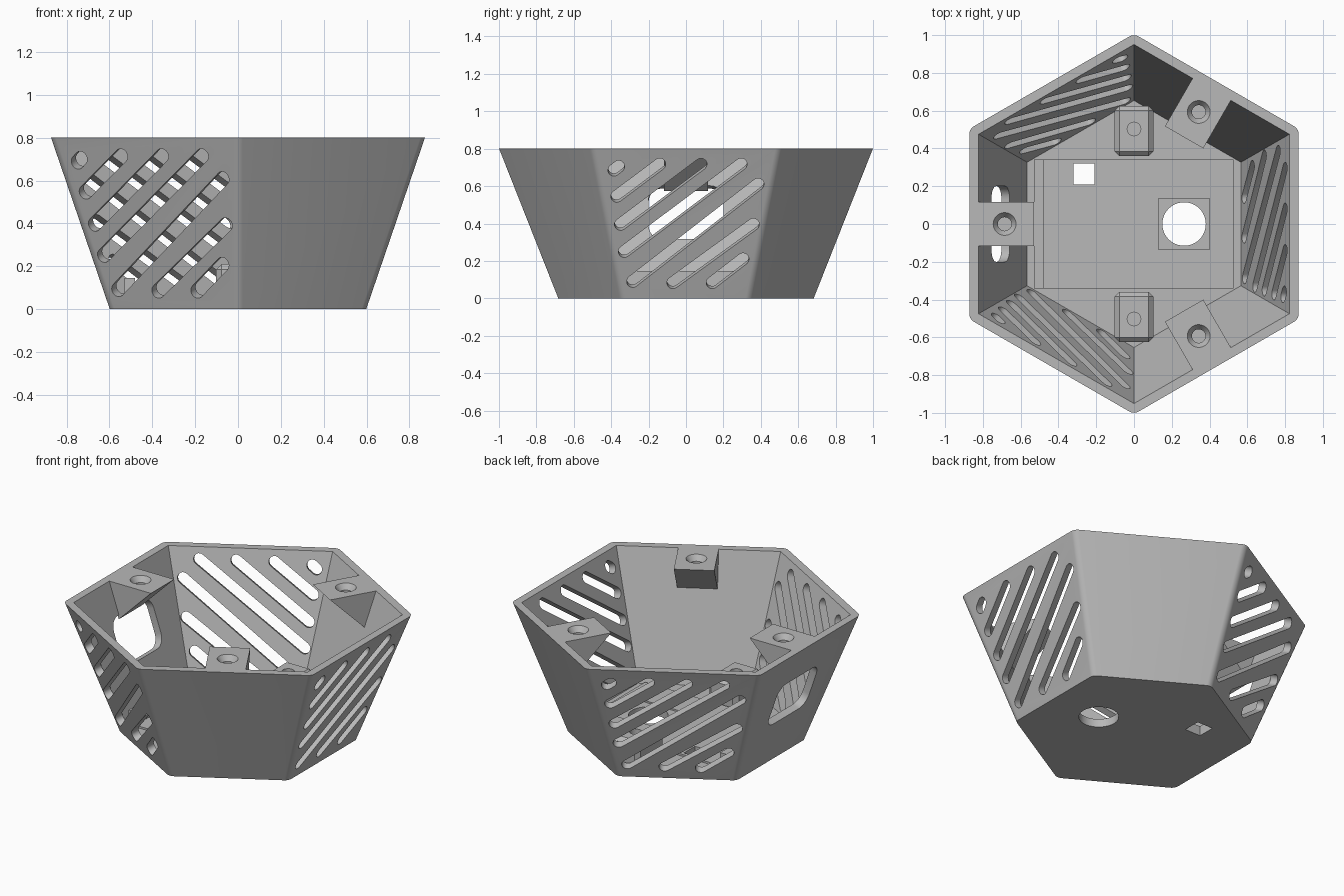
import bpy, bmesh, math
from mathutils import Matrix, Vector

if "Cube" in bpy.data.objects:
    bpy.data.objects.remove(bpy.data.objects["Cube"], do_unlink=True)

HEIGHT, FLOOR = 0.8, 0.05
BOTTOM, TOP, WALL = 0.598, 0.872, 0.049      # apothems and wall thickness
SLOPE = (TOP - BOTTOM) / HEIGHT

grey = bpy.data.materials.new("light grey plastic")
grey.use_nodes = True
grey.diffuse_color = (0.48, 0.48, 0.48, 1)
grey.node_tree.nodes["Principled BSDF"].inputs["Base Color"].default_value = (0.48, 0.48, 0.48, 1)


def make(name, bm, helper=False):
    bmesh.ops.recalc_face_normals(bm, faces=bm.faces)
    mesh = bpy.data.meshes.new(name)
    bm.to_mesh(mesh)
    bm.free()
    mesh.materials.append(grey)
    ob = bpy.data.objects.new(name, mesh)
    bpy.context.collection.objects.link(ob)
    ob.hide_render = helper
    return ob


def loft(bm, lower, upper):
    """Solid between two matching outlines."""
    a = [bm.verts.new(p) for p in lower]
    b = [bm.verts.new(p) for p in upper]
    n = len(a)
    sides = [bm.faces.new((a[i], a[(i + 1) % n], b[(i + 1) % n], b[i])) for i in range(n)]
    bm.faces.new(a[::-1])
    bm.faces.new(b)
    return sides


def box(bm, x0, x1, y0, y1, z0, z1):
    loft(bm, *[[(x0, y0, z), (x1, y0, z), (x1, y1, z), (x0, y1, z)] for z in (z0, z1)])


def cone(bm, x, y, z0, z1, r0, r1, n=32):
    ring = [(math.cos(math.tau * i / n), math.sin(math.tau * i / n)) for i in range(n)]
    loft(bm, *[[(x + r * c, y + r * s, z) for c, s in ring] for r, z in ((r0, z0), (r1, z1))])


def hexagon(apothem, z):
    r = apothem / math.cos(math.pi / 6)
    return [(r * math.cos(math.radians(30 + 60 * i)), r * math.sin(math.radians(30 + 60 * i)), z)
            for i in range(6)]


def cut(ob, cutter):
    """Apply a difference and remove the cutter."""
    mod = ob.modifiers.new("cut", 'BOOLEAN')
    mod.operation, mod.solver, mod.object = 'DIFFERENCE', 'EXACT', cutter
    bpy.ops.object.select_all(action='DESELECT')
    bpy.context.view_layer.objects.active = ob
    ob.select_set(True)
    bpy.ops.object.modifier_apply(modifier=mod.name)
    bpy.data.objects.remove(cutter, do_unlink=True)


def smooth(ob):
    bpy.ops.object.select_all(action='DESELECT')
    bpy.context.view_layer.objects.active = ob
    ob.select_set(True)
    bpy.ops.object.shade_smooth_by_angle(angle=math.radians(28))


def wall_cutter(bm, angle, outline):
    """Push an outline of (sideways, height) points squarely through a wall."""
    turn = Matrix.Rotation(math.radians(angle), 3, 'Z')
    normal = Vector((1, 0, -SLOPE)).normalized()
    pts = [Vector((BOTTOM + SLOPE * z, s, z)) for s, z in outline]
    loft(bm, [turn @ (p - normal * 0.08) for p in pts], [turn @ (p + normal * 0.03) for p in pts])


def capsule(a, b, r=0.032, n=8):
    """Rounded slot outline between two end centres."""
    ang = math.atan2(b[1] - a[1], b[0] - a[0])
    pts = []
    for (cx, cz), start in ((b, ang - math.pi / 2), (a, ang + math.pi / 2)):
        for i in range(n + 1):
            t = start + math.pi * i / n
            pts.append((cx + r * math.cos(t), cz + r * math.sin(t)))
    return pts


def rounded_rect(cz, hw, hh, r, n=6):
    pts = []
    for k, (sx, sz) in enumerate(((1, 1), (-1, 1), (-1, -1), (1, -1))):
        for i in range(n + 1):
            t = math.pi / 2 * (k + i / n)
            pts.append((sx * (hw - r) + r * math.cos(t), cz + sz * (hh - r) + r * math.sin(t)))
    return pts


# Hexagonal tapered shell with rounded outer corners
bm = bmesh.new()
sides = loft(bm, hexagon(BOTTOM, 0), hexagon(TOP, HEIGHT))
corners = [e for e in bm.edges if abs(e.verts[0].co.z - e.verts[1].co.z) > 0.1]
bmesh.ops.bevel(bm, geom=corners, offset=0.025, segments=5, profile=0.5, affect='EDGES')
shell = make("hexagonal_shell", bm)

bm = bmesh.new()
over = HEIGHT + 0.1
loft(bm, hexagon(BOTTOM - WALL + SLOPE * FLOOR, FLOOR), hexagon(BOTTOM - WALL + SLOPE * over, over))
cut(shell, make("cavity_cutter", bm, True))

# Diagonal vent slots on alternate walls
slots = [((-0.385, 0.685), (-0.36, 0.705)), ((-0.37, 0.545), (-0.14, 0.717)),
         ((-0.35, 0.395), (0.08, 0.717)), ((-0.33, 0.25), (0.295, 0.717)),
         ((-0.285, 0.09), (0.385, 0.61)), ((-0.07, 0.083), (0.36, 0.395)),
         ((0.14, 0.083), (0.305, 0.21))]
bm = bmesh.new()
for angle in (0, 120, 240):
    for a, b in slots:
        wall_cutter(bm, angle, capsule(a, b))
# Rounded window in the side wall
wall_cutter(bm, 180, rounded_rect(0.445, 0.2, 0.142, 0.07))
cut(shell, make("wall_cutter", bm, True))

# Round and square floor openings, with a shallow seat round the first
bm = bmesh.new()
cone(bm, 0.265, 0, -0.1, 0.2, 0.115, 0.115, 48)
box(bm, -0.32, -0.21, 0.21, 0.32, -0.1, 0.2)


# Thin floor plate and rail
def plate():
    b = bmesh.new()
    box(b, -0.53, 0.527, -0.342, 0.342, FLOOR - 0.01, FLOOR + 0.012)
    return make("floor_plate", b)


floor_plate = plate()
hole_cutter = make("floor_hole_cutter", bm, True)
copy = hole_cutter.copy()
bpy.context.collection.objects.link(copy)
cut(shell, hole_cutter)
cut(floor_plate, copy)
bm = bmesh.new()
box(bm, 0.13, 0.4, -0.135, 0.135, FLOOR + 0.002, 0.2)
cut(floor_plate, make("seat_cutter", bm, True))
bm = bmesh.new()
box(bm, -0.53, -0.48, -0.342, 0.342, FLOOR - 0.01, 0.145)
make("floor_rail", bm)
smooth(shell)
smooth(floor_plate)

# Wedge-shaped screw mounts with countersunk holes
inner_top = TOP - WALL
low = 0.575
for label, angle in (("side", 180), ("back", 60), ("front", 300)):
    profile = [(0.53, HEIGHT), (inner_top + 0.01, HEIGHT),
               (inner_top - SLOPE * (HEIGHT - low) + 0.01, low)]
    bm = bmesh.new()
    loft(bm, [(x, -0.117, z) for x, z in profile], [(x, 0.117, z) for x, z in profile])
    mount = make(label + "_screw_mount", bm)
    bm = bmesh.new()
    cone(bm, 0.685, 0, 0.7, 0.82, 0.036, 0.036)
    cut(mount, make("hole_cutter", bm, True))
    bm = bmesh.new()
    cone(bm, 0.685, 0, 0.765, 0.805, 0.035, 0.064)
    cut(mount, make("sink_cutter", bm, True))
    mount.rotation_euler.z = math.radians(angle)
    smooth(mount)

# Chamfered posts on the floor with small holes
for label, s in (("back", 1), ("front", -1)):
    bm = bmesh.new()
    box(bm, -0.102, 0.102, s * 0.492 - 0.133, s * 0.492 + 0.133, FLOOR - 0.01, 0.21)
    edges = [e for e in bm.edges if max(v.co.z for v in e.verts) > 0.2]
    bmesh.ops.bevel(bm, geom=edges, offset=0.025, segments=1, affect='EDGES')
    post = make(label + "_post", bm)
    bm = bmesh.new()
    cone(bm, 0, s * 0.503, 0.1, 0.3, 0.036, 0.036)
    cut(post, make("post_hole_cutter", bm, True))
